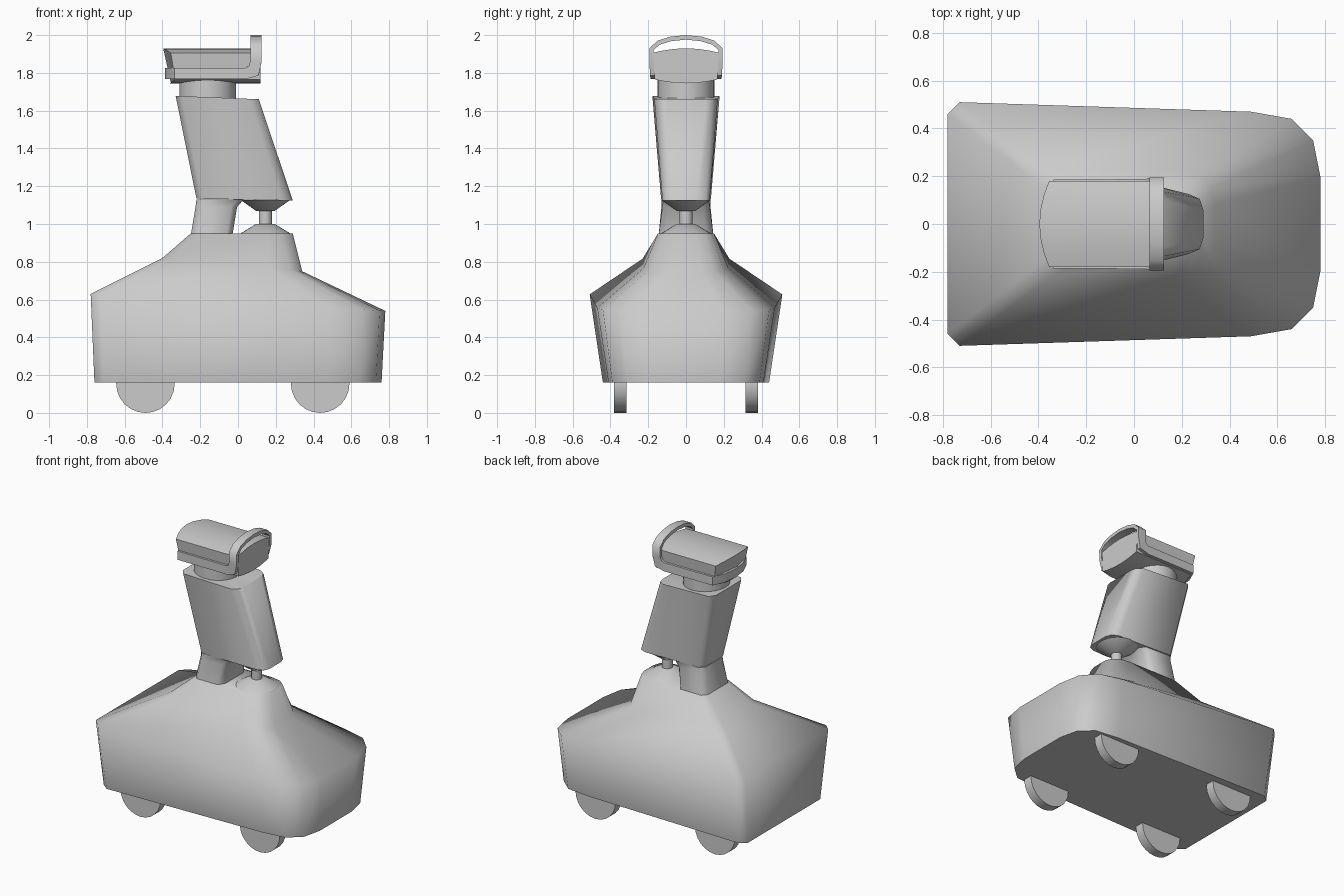
import bpy, bmesh, math
from mathutils import Vector

cube = bpy.data.objects.get("Cube")
if cube:
    bpy.data.objects.remove(cube, do_unlink=True)

grey = bpy.data.materials.new("plain_grey")
grey.use_nodes = True
grey.diffuse_color = (0.6, 0.6, 0.6, 1)
grey.node_tree.nodes["Principled BSDF"].inputs["Base Color"].default_value = (0.6, 0.6, 0.6, 1)


def finish(name, bm, angle):
    bmesh.ops.recalc_face_normals(bm, faces=bm.faces)
    mesh = bpy.data.meshes.new(name)
    bm.to_mesh(mesh)
    bm.free()
    mesh.materials.append(grey)
    obj = bpy.data.objects.new(name, mesh)
    bpy.context.collection.objects.link(obj)
    bpy.ops.object.select_all(action='DESELECT')
    obj.select_set(True)
    bpy.context.view_layer.objects.active = obj
    bpy.ops.object.shade_smooth_by_angle(angle=math.radians(angle))
    return obj


def loft(name, rings, angle=70, closed=False):
    """Skin a list of equal-sized point loops."""
    bm = bmesh.new()
    loops = [[bm.verts.new(p) for p in ring] for ring in rings]
    n = len(loops[0])
    pairs = list(zip(loops, loops[1:]))
    if closed:
        pairs.append((loops[-1], loops[0]))
    else:
        bm.faces.new(loops[0])
        bm.faces.new(loops[-1])
    for a, b in pairs:
        for i in range(n):
            j = (i + 1) % n
            bm.faces.new((a[i], a[j], b[j], b[i]))
    return finish(name, bm, angle)


def mirrored(half, z):
    """Full outline from its +y half; z is a height or a function of x."""
    height = z if callable(z) else lambda x: z
    left = [(x, y, height(x)) for x, y in half]
    return left + [(x, -y, h) for x, y, h in reversed(left)]


def turned(name, x, profile, sides=24):
    """Upright round part from (radius, height) pairs."""
    rings = [[(x + r * math.cos(math.tau * i / sides), r * math.sin(math.tau * i / sides), z)
              for i in range(sides)] for r, z in profile]
    return loft(name, rings, 50)


# Body: bottom, shoulder, waist and pedestal outlines
bottom = [(0.76, 0.18), (0.73, 0.31), (0.64, 0.39), (0.47, 0.41), (-0.71, 0.44), (-0.76, 0.40)]
shoulder = [(0.78, 0.2), (0.75, 0.35), (0.66, 0.44), (0.49, 0.47), (-0.73, 0.51), (-0.78, 0.46)]
waist = [(0.34, 0.08), (0.325, 0.15), (0.28, 0.2), (0.17, 0.225), (-0.36, 0.23), (-0.4, 0.17)]
pedestal = [(0.29, 0.05), (0.275, 0.1), (0.23, 0.135), (0.16, 0.148), (-0.22, 0.148), (-0.25, 0.11)]
loft("body", [
    mirrored(bottom, 0.16),
    mirrored(shoulder, lambda x: 0.585 - 0.058 * x),
    mirrored(waist, lambda x: 0.782 - 0.095 * x),
    mirrored(pedestal, 0.95)], 75)

# Neck joining the body and the upper housing
loft("neck", [
    mirrored([(-0.03, 0.10), (-0.06, 0.145), (-0.22, 0.145), (-0.25, 0.11)], 0.94),
    mirrored([(-0.005, 0.09), (-0.035, 0.125), (-0.195, 0.13), (-0.225, 0.09)], 1.09),
    mirrored([(0.03, 0.09), (0, 0.12), (-0.19, 0.13), (-0.22, 0.09)], 1.13)])

# Upper housing
loft("upper_housing", [
    mirrored([(0.29, 0.06), (0.275, 0.105), (0.23, 0.125), (-0.19, 0.132), (-0.22, 0.095)],
             lambda x: 1.13 - 0.02 * x),
    mirrored([(0.11, 0.1), (0.1, 0.14), (0.06, 0.168), (-0.3, 0.178), (-0.33, 0.14)],
             lambda x: 1.665 - 0.04 * x)])

# Support post with its lower and upper cones
turned("lower_cone", 0.145, [(0.14, 0.945), (0.05, 1.0)])
turned("post", 0.145, [(0.035, 0.97), (0.035, 1.1)])
turned("upper_cone", 0.145, [(0.05, 1.07), (0.132, 1.128)])

# Head collar
turned("head_collar", -0.16, [(0.15, 1.65), (0.15, 1.78)])

# Head: cross-section with arched top and bottom, bowed at the rear
section = []
steps = [-1, -0.7, -0.35, 0, 0.35, 0.7, 1]
for u in steps:
    section.append((0.18 * u, 1.93 - 0.025 * u * u))
for u in reversed(steps):
    section.append((0.165 * u, 1.745 + 0.02 * u * u))
rear = [(-0.36 - 0.2 * (z - 1.75) + 1.1 * y * y, y, z) for y, z in section]
front = [(0.12, y, z) for y, z in section]
loft("head", [rear, front], 40)

# Band: runs round the head and rises over it as an arch (position, width direction)
across, corner, upright = (1, 0, 0), (0.85, 0, -0.85), (0, 0, -1)
path = [((0.095, 0, 1.988), across), ((0.095, 0.08, 1.98), across),
        ((0.095, 0.145, 1.96), across), ((0.095, 0.183, 1.925), across),
        ((0.095, 0.182, 1.86), across), ((0.083, 0.178, 1.812), corner),
        ((0.04, 0.176, 1.797), upright), ((-0.335, 0.174, 1.797), upright),
        ((-0.362, 0.1, 1.797), upright), ((-0.374, 0, 1.797), upright)]
path += [((p[0], -p[1], p[2]), w) for p, w in reversed(path[1:-1])]
rings = []
for i, (p, w) in enumerate(path):
    p, w = Vector(p), Vector(w)
    tangent = Vector(path[(i + 1) % len(path)][0]) - Vector(path[i - 1][0])
    normal = w.cross(tangent).normalized() * 0.012
    w = w * 0.03
    rings.append([p + w + normal, p - w + normal, p - w - normal, p + w - normal])
loft("head_band", rings, 50, closed=True)

# Wheels
for end, x in (("rear", -0.49), ("front", 0.435)):
    for side, s in (("left", 1), ("right", -1)):
        rim = [(x + 0.155 * math.sin(math.tau * i / 24), 0.155 - 0.155 * math.cos(math.tau * i / 24))
               for i in range(24)]
        loft(f"{end}_{side}_wheel", [[(a, s * y, z) for a, z in rim] for y in (0.315, 0.38)], 50)
